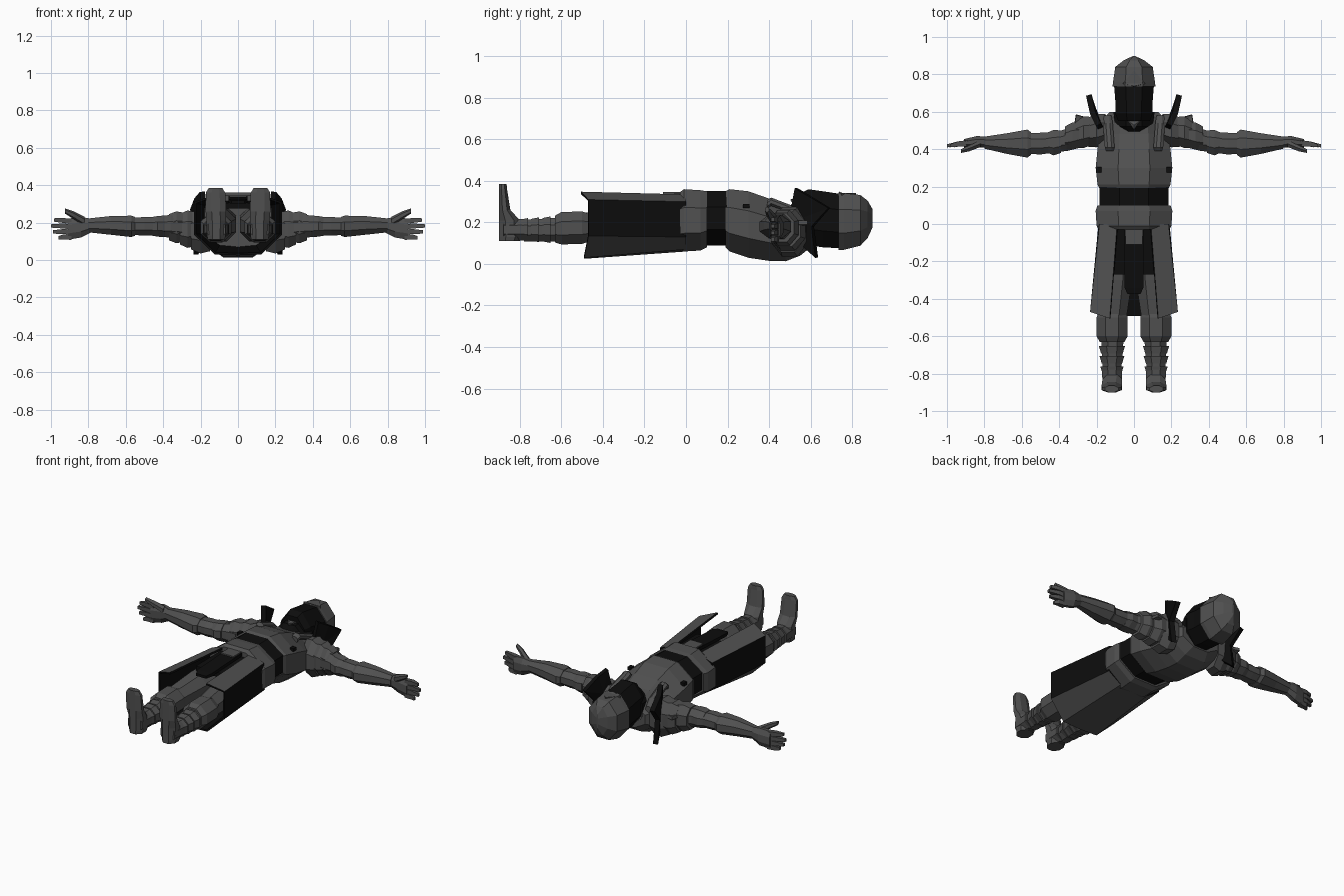
import bpy, bmesh, math
from mathutils import Vector


def material(name, v):
    m = bpy.data.materials.new(name)
    m.diffuse_color = (v, v, v, 1)
    return m


STEEL = material("steel", 0.08)
BLACK = material("black_cloth", 0.004)


def finish(name, bm, mats, mirror=False, recalc=True):
    if recalc:
        bmesh.ops.recalc_face_normals(bm, faces=bm.faces[:])
    me = bpy.data.meshes.new(name)
    bm.to_mesh(me)
    bm.free()
    ob = bpy.data.objects.new(name, me)
    bpy.context.collection.objects.link(ob)
    for m in mats:
        me.materials.append(m)
    if mirror:
        ob.modifiers.new("mirror", 'MIRROR').use_axis[0] = True
    return ob


def loft(name, axis, rings, mat=STEEL, n=8, mirror=False):
    """Rings: (position on axis, centre a, centre b, half size a, half size b)."""
    bm = bmesh.new()
    k = 1 / math.cos(math.pi / n)
    loops = []
    for t, a, b, ra, rb in rings:
        loop = []
        for i in range(n):
            w = 2 * math.pi * (i + 0.5) / n
            p, q = a + ra * k * math.cos(w), b + rb * k * math.sin(w)
            loop.append(bm.verts.new({'x': (t, p, q), 'y': (p, t, q), 'z': (p, q, t)}[axis]))
        loops.append(loop)
    for l0, l1 in zip(loops, loops[1:]):
        for i in range(n):
            j = (i + 1) % n
            bm.faces.new((l0[i], l0[j], l1[j], l1[i]))
    bm.faces.new(loops[0])
    bm.faces.new(loops[-1])
    return finish(name, bm, [mat], mirror)


def box(name, lo, hi, mat, mirror=False):
    c = [(a + b) / 2 for a, b in zip(lo, hi)]
    h = [(b - a) / 2 for a, b in zip(lo, hi)]
    return loft(name, 'y', [(lo[1], c[0], c[2], h[0], h[2]), (hi[1], c[0], c[2], h[0], h[2])],
                mat, 4, mirror)


def fan(name, centre, pts, mat, thick, mirror=False):
    bm = bmesh.new()
    c = bm.verts.new(centre)
    vs = [bm.verts.new(p) for p in pts]
    for i in range(len(vs)):
        bm.faces.new((c, vs[i], vs[(i + 1) % len(vs)]))
    ob = finish(name, bm, [mat], mirror)
    s = ob.modifiers.new("thickness", 'SOLIDIFY')
    s.thickness, s.offset = thick, 0
    return ob


# Torso: belt, waist wrap, breastplate
loft("belt", 'y', [(-.03, 0, .205, .19, .14), (-.01, 0, .21, .2, .15),
                   (.07, 0, .21, .205, .145), (.1, 0, .215, .195, .135)])
loft("waist_wrap", 'y', [(.08, 0, .22, .185, .13), (.22, 0, .22, .185, .132)], BLACK)
loft("breastplate", 'y', [(.19, 0, .215, .185, .135), (.21, 0, .21, .195, .15),
                          (.3, 0, .19, .205, .16), (.4, 0, .165, .195, .15),
                          (.48, 0, .145, .185, .132), (.55, 0, .15, .175, .11),
                          (.6, 0, .15, .13, .07)])
loft("strap", 'y', [(.39, .13, .285, .02, .02), (.41, .13, .30, .026, .02),
                    (.54, .14, .25, .026, .02), (.58, .14, .21, .02, .02)], mirror=True)
box("side_rivet", (.175, .275, .27), (.2, .305, .29), BLACK, True)

# Head and neck
loft("collar", 'y', [(.48, 0, .21, .05, .05), (.52, 0, .2, .1, .1), (.6, 0, .2, .11, .11)], BLACK)
fan("collar_point", (0, .53, .315), [(-.03, .55, .305), (0, .505, .305), (.03, .55, .305)], STEEL, .012)
loft("hood", 'y', [(.55, 0, .23, .085, .11), (.59, 0, .225, .1, .135),
                   (.66, 0, .215, .1, .135), (.76, 0, .205, .108, .13)], BLACK)
loft("helmet", 'y', [(.735, 0, .205, .115, .137), (.76, 0, .205, .112, .137),
                     (.84, 0, .21, .1, .122), (.875, 0, .215, .055, .09),
                     (.898, 0, .22, .006, .045)])
# brim plate dipping over the brow
fan("helmet_brow", (0, .75, .337), [(-.06, .75, .335), (0, .735, .343), (.06, .75, .335),
                                    (0, .82, .336)], STEEL, .012)

# Shoulder guards and raised neck plates
for i, (x0, x1, y, ry, rz) in enumerate([(.15, .25, .5, .09, .12), (.22, .31, .49, .085, .1),
                                         (.28, .37, .47, .072, .085)]):
    z = .155 + .01 * i
    loft("shoulder_plate_%d" % (i + 1), 'x',
         [(x0, y + .01, z, ry * .85, rz * .9), (x0 + .05, y, z, ry, rz),
          (x1, y - .01, z, ry * .85, rz * .82)], mirror=True)
fan("shoulder_spur", (.27, .54, .19), [(.22, .56, .2), (.31, .585, .2), (.32, .52, .2),
                                       (.25, .5, .19)], STEEL, .02, True)
fan("neck_spike_plate", (.2, .56, .22),
    [(.19, .53, .365), (.22, .59, .33), (.242, .69, .27), (.225, .61, .18),
     (.225, .63, .03), (.19, .55, .1), (.17, .5, .2)], BLACK, .03, True)

# Arms
loft("upper_arm", 'x', [(.3, .46, .175, .055, .06), (.36, .45, .18, .06, .062),
                        (.43, .435, .18, .05, .05)], mirror=True)
loft("elbow_guard", 'x', [(.39, .44, .18, .06, .058), (.43, .435, .18, .068, .055),
                          (.46, .435, .18, .055, .05)], mirror=True)
loft("forearm", 'x', [(.44, .435, .18, .055, .048), (.5, .43, .18, .058, .05),
                      (.57, .43, .18, .055, .045)], mirror=True)
loft("gauntlet_cuff", 'x', [(.55, .43, .18, .06, .05), (.57, .43, .18, .075, .057),
                            (.68, .43, .185, .055, .05), (.8, .435, .185, .032, .037)], mirror=True)
loft("hand", 'x', [(.78, .437, .185, .03, .035), (.84, .44, .175, .03, .055),
                   (.91, .432, .165, .022, .056)], mirror=True)
for i in range(4):
    z, tip = .122 + .028 * i, (.96, .99, 1.0, .985)[i]
    loft("finger_%d" % (i + 1), 'x', [(.89, .432, z, .016, .014), (.94, .428, z + .002 * i, .014, .013),
                                      (tip, .418, z + .004 * (i - 1), .008, .009)], n=4, mirror=True)
loft("thumb", 'x', [(.82, .43, .205, .018, .022), (.88, .405, .24, .016, .018),
                    (.925, .39, .262, .01, .012)], n=6, mirror=True)

# Skirt: steel front and back panels, black sides and lining (waist x z, hem x z y)
SKIRT = [(.09, .335, .13, .348, -.505), (.185, .3, .235, .31, -.47),
         (.19, .13, .235, .135, -.47), (.1, .07, .125, .03, -.49), (0, .06, 0, .025, -.49)]
bm = bmesh.new()
cols = [(bm.verts.new((a, 0, b)), bm.verts.new((c, e, d))) for a, b, c, d, e in SKIRT]
for i, (p, q) in enumerate(zip(cols, cols[1:])):
    f = bm.faces.new((p[0], q[0], q[1], p[1]))
    f.normal_update()
    mid = f.calc_center_median()
    if f.normal.dot(mid - Vector((0, mid.y, .2))) < 0:
        f.normal_flip()
    f.material_index = 1 if i == 1 else 0
skirt = finish("skirt", bm, [STEEL, BLACK], True, False)
s = skirt.modifiers.new("lining", 'SOLIDIFY')
s.thickness, s.offset = .012, -1
s.material_offset = s.material_offset_rim = 1

# Front cloth hanging in the opening
loft("inner_cloth", 'y', [(-.27, 0, .29, .11, .015), (-.01, 0, .3, .1, .015)], BLACK, 4)
loft("tabard", 'y', [(-.375, 0, .31, .035, .008), (-.34, 0, .315, .05, .01),
                     (-.02, 0, .33, .05, .01)], BLACK, 4)
box("tabard_plate", (-.045, -.11, .338), (.045, -.03, .346), STEEL)

# Legs
loft("thigh", 'y', [(-.02, .09, .2, .08, .085), (-.3, .095, .185, .085, .085),
                    (-.5, .11, .175, .07, .07)], mirror=True)
loft("knee_guard", 'y', [(-.46, .115, .175, .07, .065), (-.5, .117, .175, .083, .078),
                         (-.6, .117, .172, .083, .078), (-.63, .117, .168, .066, .065)], mirror=True)
loft("shin", 'y', [(-.61, .115, .165, .06, .058), (-.78, .118, .16, .05, .052)], mirror=True)
for i in range(3):
    y, r = -.67 - .055 * i, .07 - .004 * i
    loft("shin_plate_%d" % (i + 1), 'y', [(y - .022, .118, .165, r - .012, r - .014),
                                          (y + .018, .118, .165, r, r - .006)], mirror=True)
loft("ankle", 'y', [(-.88, .116, .165, .05, .05), (-.77, .118, .165, .055, .053)], mirror=True)
# boots with toes raised along z
loft("boot", 'z', [(.11, .116, -.85, .045, .05), (.13, .116, -.845, .05, .055),
                   (.21, .116, -.85, .052, .05), (.26, .118, -.873, .055, .027),
                   (.36, .12, -.881, .052, .019), (.385, .12, -.882, .036, .018)], mirror=True)
